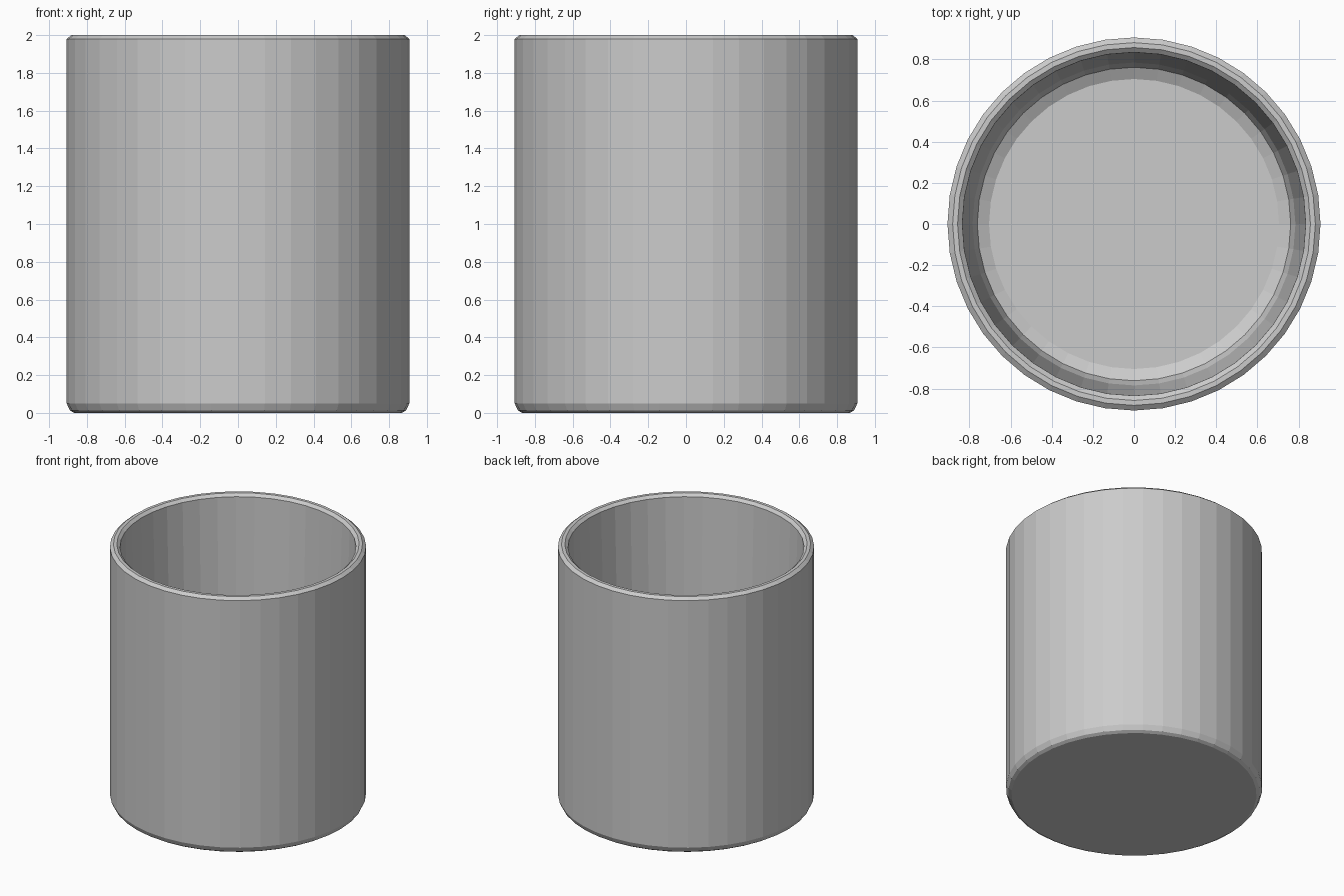
import bpy, bmesh
from math import cos, sin, tau

if "Cube" in bpy.data.objects:
    bpy.data.objects.remove(bpy.data.objects["Cube"])

SIDES = 40

# Cup cross-section (radius, height): outer base up, over the rim, down inside
PROFILE = [
    (0.868, 0.0), (0.89, 0.013), (0.907, 0.05),      # rounded outer base
    (0.907, 1.98), (0.882, 2.0),                     # outer wall and rim bevel
    (0.858, 2.0), (0.835, 1.98),                     # rim top and inner bevel
    (0.785, 0.22), (0.762, 0.15), (0.705, 0.12),     # tapered inside and fillet
]


def ring(bm, radius, z):
    return [bm.verts.new((radius * cos(tau * i / SIDES),
                          radius * sin(tau * i / SIDES), z)) for i in range(SIDES)]


bm = bmesh.new()
rings = [ring(bm, r, z) for r, z in PROFILE]

# Walls between neighbouring rings
for low, high in zip(rings, rings[1:]):
    for i in range(SIDES):
        j = (i + 1) % SIDES
        bm.faces.new((low[i], low[j], high[j], high[i]))

# Underside and inner floor
bm.faces.new(rings[0][::-1])
bm.faces.new(rings[-1])
bmesh.ops.recalc_face_normals(bm, faces=bm.faces)

mesh = bpy.data.meshes.new("cup")
bm.to_mesh(mesh)
bm.free()
cup = bpy.data.objects.new("cup", mesh)
bpy.context.collection.objects.link(cup)
